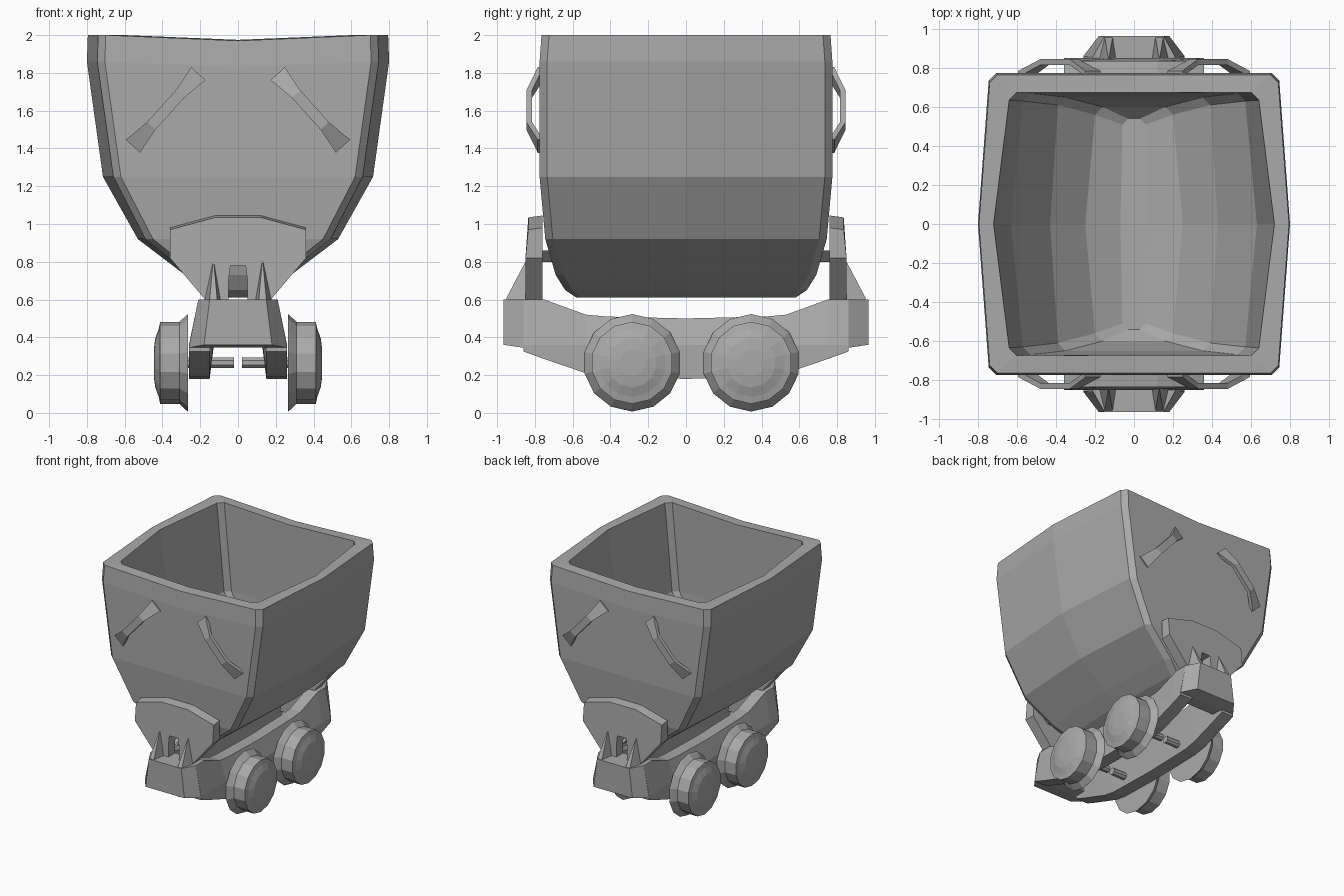
import bpy, bmesh, math

if "Cube" in bpy.data.objects:
    bpy.data.objects.remove(bpy.data.objects["Cube"])

steel = bpy.data.materials.new("grey_steel")
steel.diffuse_color = (0.4, 0.4, 0.4, 1)
steel.use_nodes = True
steel.node_tree.nodes["Principled BSDF"].inputs["Base Color"].default_value = steel.diffuse_color


def make(name, verts, faces):
    me = bpy.data.meshes.new(name)
    me.from_pydata(verts, [], faces)
    bm = bmesh.new()
    bm.from_mesh(me)
    bmesh.ops.recalc_face_normals(bm, faces=bm.faces)
    bm.to_mesh(me)
    bm.free()
    me.materials.append(steel)
    ob = bpy.data.objects.new(name, me)
    bpy.context.collection.objects.link(ob)
    return ob


def loft(name, rings):
    """Skin a list of equal-length rings and cap both ends."""
    n = len(rings[0])
    verts = [p for r in rings for p in r]
    faces = [(i * n + j, i * n + (j + 1) % n, (i + 1) * n + (j + 1) % n, (i + 1) * n + j)
             for i in range(len(rings) - 1) for j in range(n)]
    last = (len(rings) - 1) * n
    faces += [tuple(range(n)), tuple(range(last, last + n))]
    return make(name, verts, faces)


def bucket_ring(z, cx, bx, y, dip=0.0):
    """Rounded rectangle: chamfered corners, bulging sides, optional dip at the ends."""
    c = min(0.04, cx * 0.5)
    q = [(0, -y, z - dip), (cx - c, -y, z), (cx, -y + c, z), (bx, 0, z),
         (cx, y - c, z), (cx - c, y, z), (0, y, z - dip)]
    return q + [(-p[0], p[1], p[2]) for p in reversed(q[1:6])]


# bucket: outside from the bottom up, over the rim, then down the inside
outer = [(0.61, 0.05, 0.06, 0.58), (0.65, 0.14, 0.16, 0.64), (0.73, 0.25, 0.28, 0.69),
         (0.92, 0.49, 0.53, 0.745), (1.25, 0.66, 0.715, 0.775),
         (1.86, 0.745, 0.80, 0.775, 0.03), (2.0, 0.74, 0.795, 0.765, 0.03)]
inner = [(2.0, 0.64, 0.72, 0.675, 0.025), (1.28, 0.57, 0.63, 0.67), (0.97, 0.39, 0.43, 0.65),
         (0.80, 0.20, 0.25, 0.60), (0.73, 0.06, 0.07, 0.54)]
loft("bucket", [bucket_ring(*r) for r in outer + inner])

# grab handles: arched straps, two on each end
for sy in (-1, 1):
    for sx in (-1, 1):
        a, b = (0.21, 1.796), (0.556, 1.412)
        length = math.hypot(b[0] - a[0], b[1] - a[1])
        nx, nz = -(b[1] - a[1]) / length, (b[0] - a[0]) / length
        rings = []
        for t, y, w in ((0, 0.785, 0.052), (0.07, 0.80, 0.045), (0.28, 0.845, 0.03),
                        (0.72, 0.845, 0.03), (0.93, 0.80, 0.045), (1, 0.785, 0.052)):
            x, z = a[0] + (b[0] - a[0]) * t, a[1] + (b[1] - a[1]) * t
            rings.append([(sx * (x + s * w * nx), sy * yy, z + s * w * nz)
                          for s, yy in ((-1, y), (1, y), (1, y - 0.03), (-1, y - 0.03))])
        loft("handle", rings)

# end supports
half = [(0.04, 0.78), (0.05, 0.70), (0.05, 0.595), (0.17, 0.595), (0.36, 0.82),
        (0.36, 0.98), (0.12, 1.045)]
outline = half + [(-x, z) for x, z in reversed(half)]
for sy in (-1, 1):
    # notched support plate, leaning in slightly at the top
    loft("support_plate", [[(x, sy * 0.76, z) for x, z in outline],
                           [(x, sy * (0.835 if z > 0.9 else 0.85), z - (0.01 if z > 0.9 else 0))
                            for x, z in outline]])
    # pad joining plate to bucket
    loft("mount_pad", [[(x, sy * y, z) for x, z in ((-0.28, 0.86), (0.28, 0.86),
                                                  (0.22, 0.8), (-0.22, 0.8))]
                       for y in (0.70, 0.78)])
    # gusset fins
    for sx in (-1, 1):
        v = [(0.09, 0.84, 0.59), (0.18, 0.84, 0.59), (0.15, 0.955, 0.6), (0.11, 0.955, 0.6),
             (0.13, 0.84, 0.82)]
        make("gusset", [(sx * x, sy * y, z) for x, y, z in v],
             [(0, 1, 2, 3), (0, 1, 4), (1, 2, 4), (2, 3, 4), (3, 0, 4)])
    # tapered end block of the chassis
    loft("chassis_end", [[(-t, sy * y, 0.6), (t, sy * y, 0.6), (b, sy * y, z), (-b, sy * y, z)]
                         for y, t, b, z in ((0.76, 0.21, 0.26, 0.345), (0.86, 0.21, 0.26, 0.345),
                                            (0.965, 0.15, 0.18, 0.36))])

# chassis side rails
stations = [(0.86, 0.6, 0.325), (0.75, 0.6, 0.285), (0.53, 0.52, 0.21), (0.42, 0.51, 0.19),
            (0, 0.5, 0.18)]
stations = [(-y, t, b) for y, t, b in stations] + stations[-2::-1]
for sx in (-1, 1):
    loft("side_rail", [[(sx * 0.11, y, t), (sx * 0.21, y, t), (sx * 0.26, y, min(0.36, t)),
                        (sx * 0.26, y, b), (sx * 0.15, y, b)] for y, t, b in stations])


def lathe_x(name, profile, sx, y, z, n):
    loft(name, [[(sx * x, y + r * math.cos(2 * math.pi * (i + 0.5) / n),
                  z + r * math.sin(2 * math.pi * (i + 0.5) / n)) for i in range(n)]
                for x, r in profile])


# flanged wheels and stub axles
for y in (-0.285, 0.345):
    for sx in (-1, 1):
        lathe_x("wheel", [(0.265, 0.258), (0.275, 0.25), (0.31, 0.217), (0.412, 0.217),
                          (0.42, 0.18), (0.438, 0.13), (0.446, 0.07)], sx, y, 0.265, 14)
        lathe_x("axle", [(0.02, 0.03), (0.28, 0.03)], sx, y, 0.265, 8)
